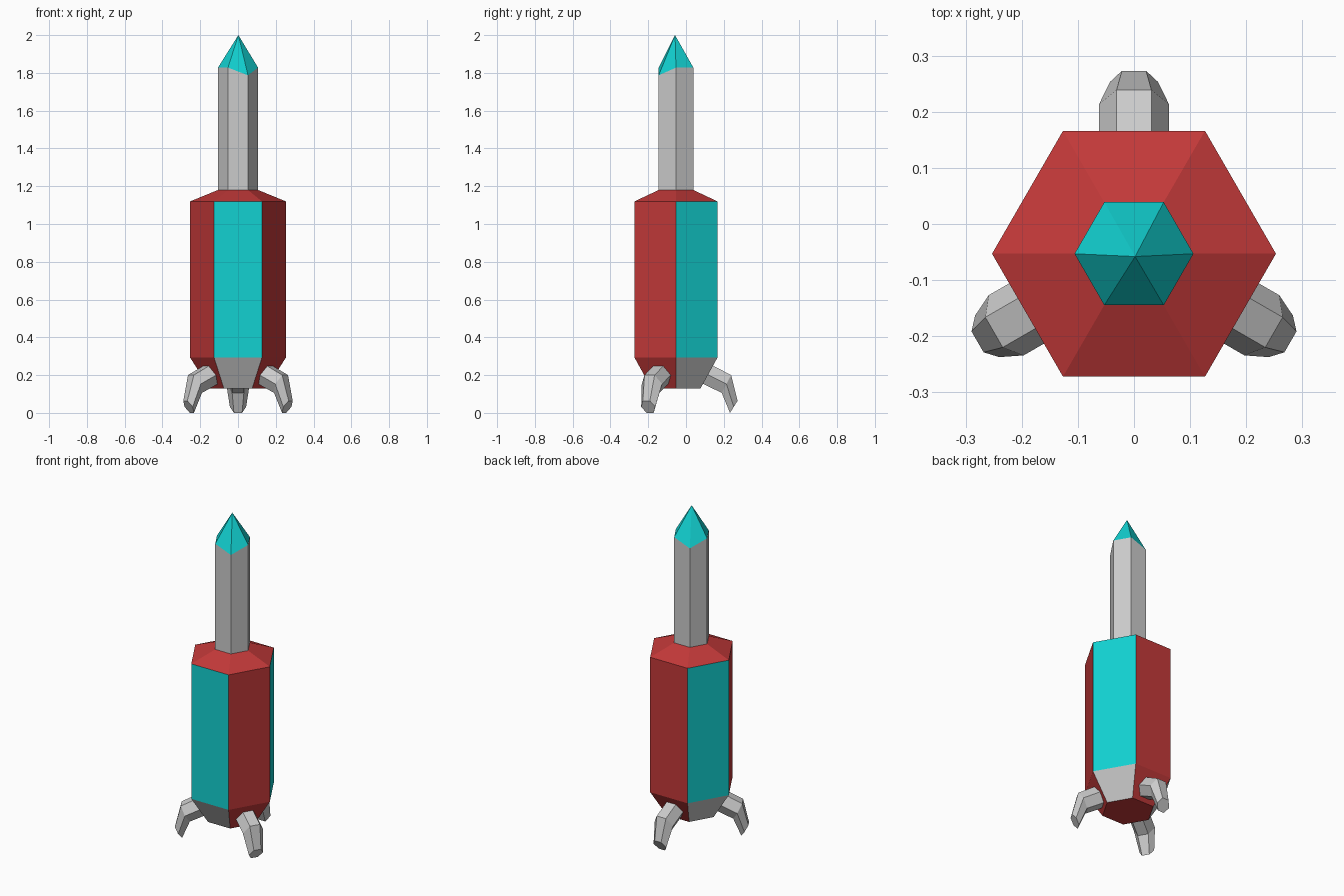
import bpy, bmesh
from math import sin, cos, radians
from mathutils import Vector, Matrix

if "Cube" in bpy.data.objects:
    bpy.data.objects.remove(bpy.data.objects["Cube"])

CY = -0.053  # y of the main axis


def material(name, color):
    m = bpy.data.materials.new(name)
    m.diffuse_color = (*color, 1)
    m.use_nodes = True
    m.node_tree.nodes["Principled BSDF"].inputs["Base Color"].default_value = m.diffuse_color
    return m


RED = material("red", (0.545, 0.041, 0.041))
TEAL = material("teal", (0.006, 0.64, 0.64))
GREY = material("grey", (0.8, 0.8, 0.8))


def hex_ring(r, z):
    return [Vector((r * cos(radians(60 * i)), r * sin(radians(60 * i)), z)) for i in range(6)]


def loft(name, rings, mats=(), pick=None, turn=0, cy=CY):
    """Skin six-sided rings (a single point makes a tip), capping the ends."""
    bm = bmesh.new()
    loops = [[bm.verts.new(p) for p in ring] for ring in rings]
    for level, (a, b) in enumerate(zip(loops, loops[1:])):
        for i in range(6):
            j = (i + 1) % 6
            face = bm.faces.new([a[i], a[j], b[0]] if len(b) == 1 else [a[i], a[j], b[j], b[i]])
            if pick:
                face.material_index = pick(level, i)
    for loop in (loops[0], loops[-1]):
        if len(loop) > 2:
            bm.faces.new(loop)
    bmesh.ops.recalc_face_normals(bm, faces=bm.faces)
    bm.transform(Matrix.Translation((0, cy, 0)) @ Matrix.Rotation(turn, 4, 'Z'))
    mesh = bpy.data.meshes.new(name)
    bm.to_mesh(mesh)
    bm.free()
    for m in mats:
        mesh.materials.append(m)
    obj = bpy.data.objects.new(name, mesh)
    bpy.context.collection.objects.link(obj)
    return obj


# Body: alternate sides are teal, with grey panels on the taper below them
def body_color(level, side):
    return (2, 1, 0)[level] if side % 2 == 0 else 0


loft("body", [hex_ring(r, z) for r, z in
              ((0.15, 0.13), (0.253, 0.292), (0.253, 1.12), (0.106, 1.18))],
     (RED, TEAL, GREY), body_color)

# Neck and pointed tip share a rim with two opposite corners dipped
rim = hex_ring(0.106, 1.828)
rim[5].z = rim[2].z = 1.787
loft("neck", [hex_ring(0.106, 1.175), rim])
loft("tip", [rim, [Vector((0.002, -0.005, 2.0))]], (TEAL,))


# Legs: bent, tapering hexagonal tubes
def leg_ring(r, d, z, up):
    """Ring centred at distance d, height z; up is (out, z) offset of its flat top."""
    ring = []
    for i in range(6):
        a = radians(60 * i)
        k = sin(a) / sin(radians(60))
        ring.append(Vector((d + up[0] * k, r * cos(a), z + up[1] * k)))
    return ring


for name, angle in (("back_leg", 90), ("right_leg", -30), ("left_leg", 210)):
    loft(name, [leg_ring(0.062, 0.160, 0.205, (0.025, 0.049)),
                leg_ring(0.062, 0.263, 0.153, (0.025, 0.047)),
                leg_ring(0.043, 0.302, 0.032, (0.020, 0.032))],
         turn=radians(angle), cy=-0.049)
